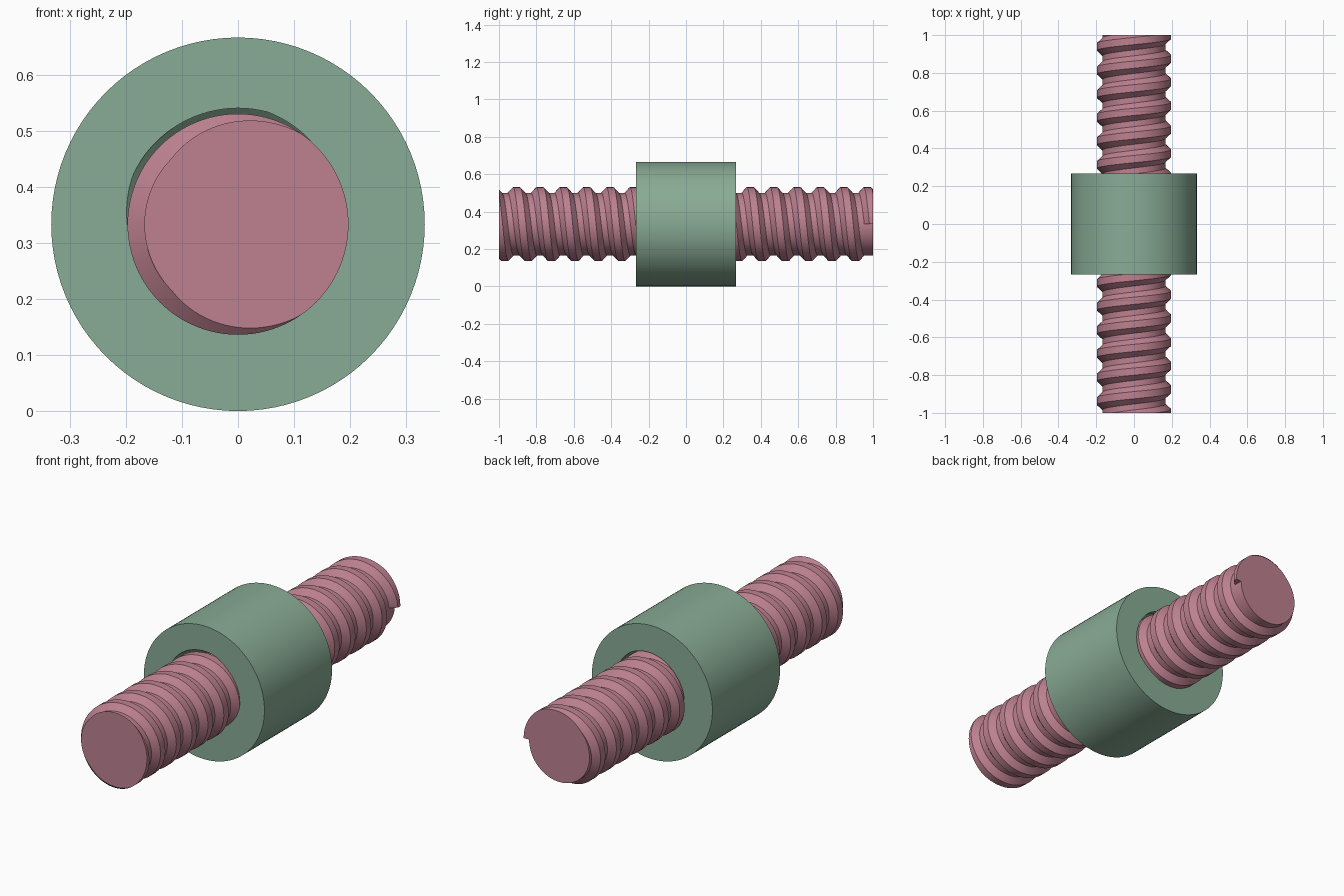
import bpy, bmesh, math

if "Cube" in bpy.data.objects:
    bpy.data.objects.remove(bpy.data.objects["Cube"])

SEG = 96          # sides around the axis
PITCH = 0.125
AXIS_Z = 0.333
NUT_R, NUT_HALF = 0.333, 0.267


def material(name, rgb):
    m = bpy.data.materials.new(name)
    m.diffuse_color = (*rgb, 1)
    m.use_nodes = True
    m.node_tree.nodes["Principled BSDF"].inputs["Base Color"].default_value = m.diffuse_color
    return m


def threaded_solid(name, core, crest, crest_half, base_half, y0, half_len, last=10**6):
    """Rod along y with a single-start helical ridge; turns after `last` stay plain."""
    bm = bmesh.new()
    profile = [(-base_half, core), (-crest_half, crest), (crest_half, crest), (base_half, core)]
    k0 = math.floor((-half_len - y0) / PITCH) - 1
    k1 = math.ceil((half_len - y0) / PITCH) + 3
    cols = []
    for i in range(SEG + 1):
        a = 2 * math.pi * i / SEG
        col = []
        for k in range(k0, k1):
            for off, r in profile:
                if k > last:
                    r = core
                y = y0 + PITCH * (k - i / SEG + off)
                col.append(bm.verts.new((r * math.cos(a), y, AXIS_Z + r * math.sin(a))))
        cols.append(col)
    n = len(cols[0])
    for a, b in zip(cols, cols[1:]):
        for j in range(n - 1):
            bm.faces.new((a[j], a[j + 1], b[j + 1], b[j]))
    # seam: one full revolution equals the previous turn
    for j in range(4, n - 1):
        bm.faces.new((cols[-1][j], cols[-1][j + 1], cols[0][j - 3], cols[0][j - 4]))
    bmesh.ops.remove_doubles(bm, verts=bm.verts[:], dist=1e-5)
    # trim both ends flat and cap them
    for s in (-1, 1):
        geom = bm.verts[:] + bm.edges[:] + bm.faces[:]
        bmesh.ops.bisect_plane(bm, geom=geom, dist=1e-5, plane_co=(0, s * half_len, 0),
                               plane_no=(0, s, 0), clear_outer=True)
    bmesh.ops.holes_fill(bm, edges=[e for e in bm.edges if e.is_boundary], sides=0)
    bmesh.ops.recalc_face_normals(bm, faces=bm.faces[:])
    me = bpy.data.meshes.new(name)
    bm.to_mesh(me)
    bm.free()
    ob = bpy.data.objects.new(name, me)
    bpy.context.collection.objects.link(ob)
    return ob


def activate(ob):
    bpy.ops.object.select_all(action='DESELECT')
    ob.select_set(True)
    bpy.context.view_layer.objects.active = ob


# threaded rod, its ridge stopping abruptly at the back end
rod = threaded_solid("threaded_rod", 0.167, 0.197, 0.153, 0.375, -1.0, 1.0, last=16)
rod.data.materials.append(material("rod_pink", (0.51, 0.22, 0.28)))

# round nut with a matching internal thread
bpy.ops.mesh.primitive_cylinder_add(vertices=SEG, radius=NUT_R, depth=2 * NUT_HALF,
                                    location=(0, 0, AXIS_Z), rotation=(math.pi / 2, 0, 0))
nut = bpy.context.object
nut.name = "round_nut"
nut.data.materials.append(material("nut_green", (0.25, 0.41, 0.30)))
cutter = threaded_solid("nut_thread_cutter", 0.177, 0.207, 0.11, 0.335,
                        -NUT_HALF + PITCH * 115 / 360, 0.35)
cutter.hide_render = True
cut = nut.modifiers.new("thread", 'BOOLEAN')
cut.operation, cut.solver, cut.object = 'DIFFERENCE', 'EXACT', cutter
activate(nut)
bpy.ops.object.modifier_apply(modifier=cut.name)
bpy.data.objects.remove(cutter)

for ob in (rod, nut):
    activate(ob)
    bpy.ops.object.shade_smooth_by_angle(angle=math.radians(30))
